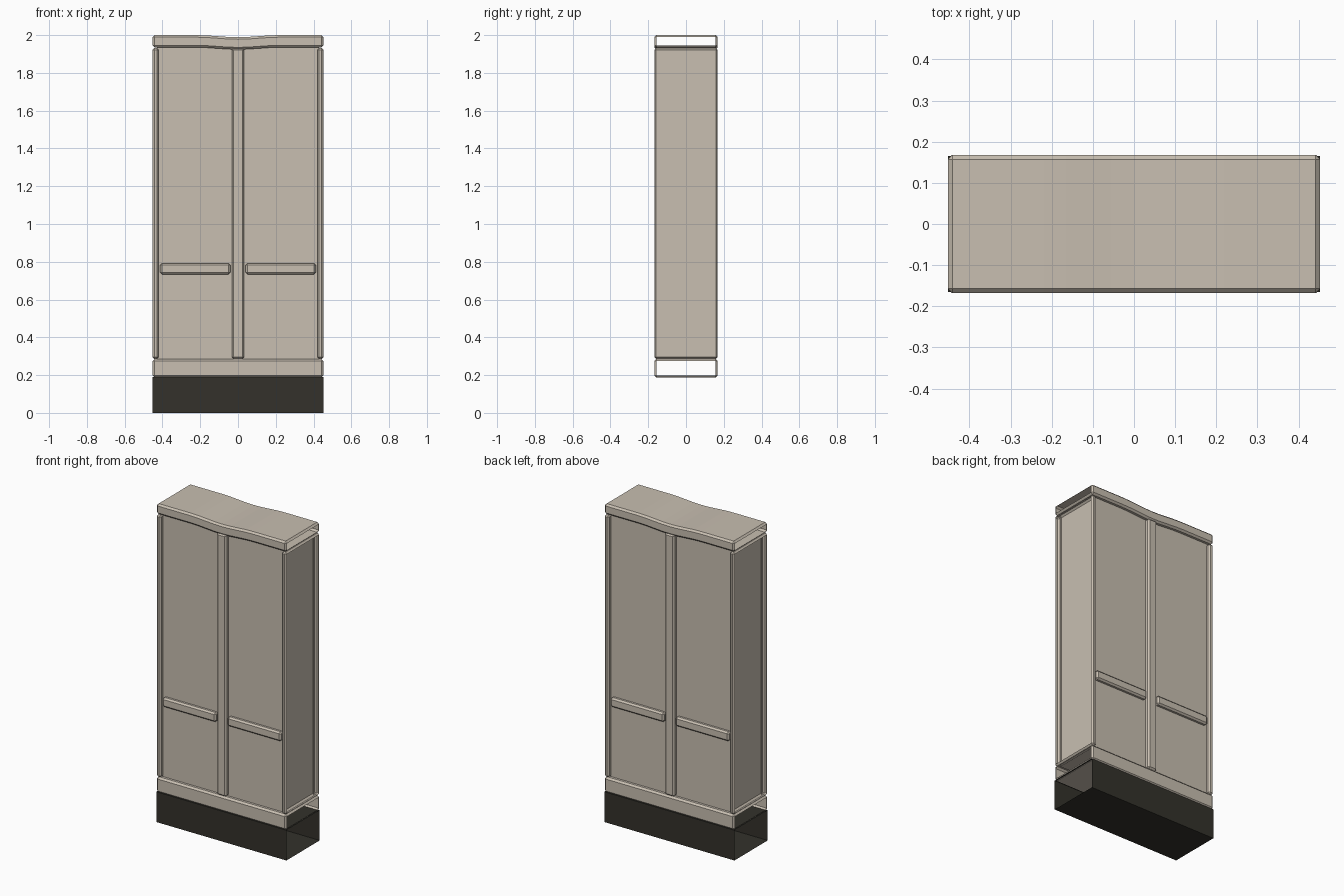
import bpy
import bmesh
from math import cos, pi
from mathutils import Vector

old = bpy.data.objects.get("Cube")
if old:
    bpy.data.objects.remove(old, do_unlink=True)


def material(name, rgb):
    mat = bpy.data.materials.new(name)
    mat.use_nodes = True
    color = (*rgb, 1)
    mat.diffuse_color = color
    mat.node_tree.nodes["Principled BSDF"].inputs["Base Color"].default_value = color
    return mat


beige = material("warm beige", (0.58, 0.52, 0.44))
charcoal = material("charcoal", (0.033, 0.031, 0.024))


def block(name, x, y, z, mat, bevel=0.0, open_ends=(), dip=0.0):
    """Box from x, y, z ranges; open_ends lists the x directions left uncapped."""
    bm = bmesh.new()
    bmesh.ops.create_cube(bm, size=1)
    for v in bm.verts:
        v.co = Vector([(r[0] + r[1]) / 2 + c * (r[1] - r[0])
                       for r, c in zip((x, y, z), v.co)])
    if bevel:
        bmesh.ops.bevel(bm, geom=bm.edges[:], offset=bevel, segments=1,
                        profile=0.5, affect='EDGES')
    bm.normal_update()
    ends = [f for f in bm.faces for s in open_ends if f.normal.x * s > 0.9]
    bmesh.ops.delete(bm, geom=ends, context='FACES')
    # Gentle sag in the middle of the span
    if dip:
        reach = 0.22
        for i in range(-4, 5):
            bmesh.ops.bisect_plane(bm, geom=bm.verts[:] + bm.edges[:] + bm.faces[:],
                                   plane_co=(i * reach / 4, 0, 0), plane_no=(1, 0, 0))
        for v in bm.verts:
            if abs(v.co.x) < reach:
                v.co.z -= dip * (1 + cos(pi * v.co.x / reach)) / 2
    mesh = bpy.data.meshes.new(name)
    bm.to_mesh(mesh)
    bm.free()
    mesh.materials.append(mat)
    obj = bpy.data.objects.new(name, mesh)
    bpy.context.collection.objects.link(obj)
    return obj


W, D = 0.452, 0.168
both = (-1, 1)

# Plinth and the two horizontal trims, open at the ends
block("plinth", (-W, W), (-D + 0.003, D - 0.003), (0, 0.19), charcoal, open_ends=both)
block("bottom_trim", (-W, W), (-D, D), (0.188, 0.285), beige, 0.011, both)
block("top_trim", (-W, W), (-D, D), (1.935, 2), beige, 0.011, both, dip=0.011)

# Recessed wall panel
block("wall_panel", (-0.43, 0.43), (-0.142, 0.142), (0.28, 1.935), beige, open_ends=both)

# Full post in the middle, half posts open outwards at the ends
block("centre_post", (-0.033, 0.033), (-D, D), (0.285, 1.93), beige, 0.01)
for side, label in ((-1, "right"), (1, "left")):
    xs = sorted((side * 0.42, side * W))
    block(label + "_post", xs, (-D, D), (0.285, 1.932), beige, 0.01, (side,))
    # Horizontal rails on both faces
    for face, where in ((-1, "front"), (1, "back")):
        block(f"{where}_{label}_rail", sorted((side * 0.04, side * 0.412)),
              sorted((face * 0.12, face * 0.165)), (0.733, 0.792), beige, 0.01)
